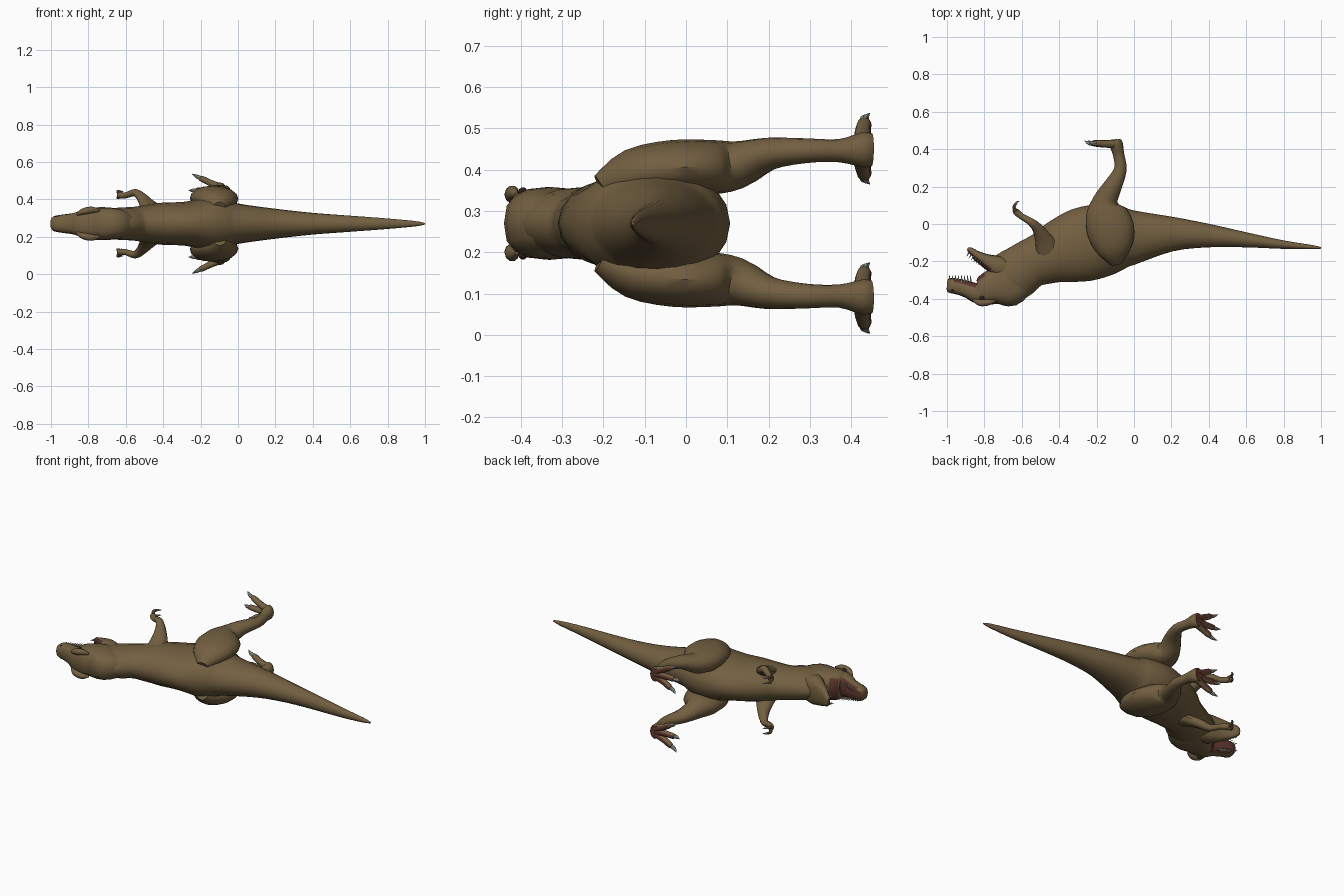
import bpy, bmesh, math
from mathutils import Vector

cube = bpy.data.objects.get("Cube")
if cube:
    bpy.data.objects.remove(cube)

MID = 0.27  # height of the symmetry plane


def material(name, rgb):
    m = bpy.data.materials.new(name)
    m.use_nodes = True
    m.diffuse_color = (*rgb, 1)
    bsdf = m.node_tree.nodes["Principled BSDF"]
    bsdf.inputs["Base Color"].default_value = (*rgb, 1)
    bsdf.inputs["Roughness"].default_value = 0.8
    return m


SKIN = material("brown skin", (0.17, 0.115, 0.052))
FLESH = material("dark red flesh", (0.11, 0.035, 0.025))
CLAW = material("grey claw", (0.32, 0.32, 0.31))
TOOTH = material("pale tooth", (0.5, 0.47, 0.4))
DARK = material("dark eye", (0.03, 0.02, 0.012))


def smooth_path(pts, steps):
    """Catmull-Rom samples through rows of x, y, z, in-plane radius, side radius."""
    rows = [Vector(p) for p in pts]
    out = []
    for i in range(len(rows) - 1):
        a, b, c, d = (rows[min(max(i + k, 0), len(rows) - 1)] for k in (-1, 0, 1, 2))
        for s in range(steps):
            t = s / steps
            out.append(0.5 * (2 * b + (c - a) * t + (2 * a - 5 * b + 4 * c - d) * t ** 2
                              + (3 * b - a - 3 * c + d) * t ** 3))
    return out + [rows[-1]]


def loft(bm, pts, sides=16, steps=3, power=1.0):
    rows = smooth_path(pts, steps)
    rings = []
    for i, r in enumerate(rows):
        t = (rows[min(i + 1, len(rows) - 1)] - rows[max(i - 1, 0)]).to_3d()
        t.normalize()
        n = Vector((0, 0, 1)).cross(t).normalized()
        b = t.cross(n)
        ring = []
        for k in range(sides):
            a = math.tau * k / sides
            u, v = (math.copysign(abs(w) ** power, w) for w in (math.cos(a), math.sin(a)))
            ring.append(bm.verts.new(r.to_3d() + n * u * max(r[3], 0.001) + b * v * max(r[4], 0.001)))
        rings.append(ring)
    for r0, r1 in zip(rings, rings[1:]):
        for k in range(sides):
            j = (k + 1) % sides
            bm.faces.new((r0[k], r0[j], r1[j], r1[k]))
    bm.faces.new(rings[0])
    bm.faces.new(rings[-1])


def build(name, paths, mats, mirror=False, rule=None, **kw):
    bm = bmesh.new()
    for p in paths:
        loft(bm, p, **kw)
    bmesh.ops.recalc_face_normals(bm, faces=bm.faces)
    bm.normal_update()
    if rule:
        for f in bm.faces:
            f.material_index = int(rule(f.calc_center_median(), f.normal))
    me = bpy.data.meshes.new(name)
    bm.to_mesh(me)
    bm.free()
    for m in mats:
        me.materials.append(m)
    ob = bpy.data.objects.new(name, me)
    ob.location.z = MID
    bpy.context.collection.objects.link(ob)
    if mirror:
        mod = ob.modifiers.new("mirror", 'MIRROR')
        mod.use_axis = (False, False, True)
    bpy.ops.object.select_all(action='DESELECT')
    ob.select_set(True)
    bpy.context.view_layer.objects.active = ob
    bpy.ops.object.shade_smooth_by_angle(angle=math.radians(40))
    return ob


def spans(rows):
    """Rows of x, back edge, belly edge, half width."""
    return [(x, (a + b) / 2, 0, (b - a) / 2, w) for x, a, b, w in rows]


# Neck, trunk and tail
build("body", [spans([
    (-.72, -.42, -.17, .075), (-.64, -.41, -.13, .086), (-.56, -.345, -.085, .09),
    (-.48, -.325, -.04, .102), (-.40, -.32, .02, .113), (-.28, -.31, .085, .118),
    (-.15, -.275, .11, .145), (-.06, -.24, .095, .13), (0, -.215, .075, .108),
    (.2, -.147, .04, .08), (.4, -.125, 0, .058), (.6, -.125, -.045, .043),
    (.8, -.133, -.088, .028), (.95, -.135, -.112, .014), (1, -.132, -.124, .004)])],
    [SKIN], sides=20)

# Skull with flesh on the palate
build("skull", [spans([
    (-1, -.35, -.30, .022), (-.985, -.367, -.287, .04), (-.93, -.38, -.295, .05),
    (-.88, -.40, -.308, .057), (-.84, -.425, -.31, .072), (-.80, -.437, -.275, .084),
    (-.75, -.432, -.24, .088), (-.68, -.445, -.19, .086), (-.62, -.39, -.17, .07)])],
    [SKIN, FLESH], rule=lambda c, n: n.y > .55 and c.x < -.79, power=.75)

# Lower jaw with flesh on its inner face
build("lower_jaw", [[
    (-.66, -.26, 0, .07, .07), (-.73, -.225, 0, .058, .084), (-.79, -.195, 0, .036, .072),
    (-.84, -.165, 0, .022, .052), (-.875, -.14, 0, .016, .034), (-.89, -.132, 0, .007, .018)]],
    [SKIN, FLESH], rule=lambda c, n: n.x * -.6 + n.y * -.8 > .6 and c.x < -.76, power=.75)

build("tongue", [[(-.76, -.25, 0, .015, .04), (-.81, -.215, 0, .012, .035),
                  (-.85, -.185, 0, .008, .024), (-.865, -.175, 0, .003, .01)]], [FLESH], sides=10)

# Teeth along both jaws
upper, lower = [], []
for i in range(8):
    x = -.985 + i * .016
    z = .024 + .003 * i
    upper.append([(x, -.31, z, .006, .006), (x - .002, -.272 - .004 * (i % 2), z, .001, .001)])
for i in range(6):
    x, y = -.878 + i * .013, -.145 - i * .009
    lower.append([(x, y, .022 + .006 * i, .006, .006), (x - .018, y - .03, .022 + .006 * i, .001, .001)])
build("upper_teeth", upper, [TOOTH], mirror=True, sides=6, steps=1)
build("lower_teeth", lower, [TOOTH], mirror=True, sides=6, steps=1)

# Brows, eyes and nostrils
build("brow_ridges", [[(-.86, -.405, .05, .006, .008), (-.825, -.42, .066, .018, .018),
                       (-.78, -.42, .074, .016, .018), (-.74, -.41, .07, .005, .006)]],
      [SKIN], mirror=True, sides=10)
build("eyes", [[(-.826, -.395, .073, .004, .006), (-.813, -.395, .076, .011, .012),
                (-.80, -.395, .078, .004, .006)]], [DARK], mirror=True, sides=10)
build("nostrils", [[(-.98, -.35, .032, .003, .003), (-.97, -.353, .036, .007, .007),
                    (-.958, -.356, .038, .003, .003)]], [DARK], mirror=True, sides=8)

# Thigh, shin and foot, with flesh on the sole
build("legs", [[
    (-.10, -.205, .085, .035, .035), (-.11, -.13, .12, .1, .06), (-.125, -.03, .136, .127, .066),
    (-.15, .06, .136, .11, .066), (-.152, .125, .142, .068, .058), (-.115, .2, .168, .05, .04),
    (-.073, .29, .176, .034, .03), (-.082, .37, .176, .03, .028), (-.095, .425, .178, .036, .042),
    (-.10, .45, .178, .028, .04)]],
    [SKIN, FLESH], mirror=True, rule=lambda c, n: c.y > .43 and n.y > .7)

# Three toes and their claws
toes, toe_claws = [], []
for side, reach in ((.075, .85), (0, 1), (-.07, .8)):
    z = .178 + side
    tip = -.09 - .125 * reach
    toes.append([(-.09, .43, .178 + side * .2, .024, .022), (-.15, .428, .178 + side * .55, .02, .018),
                 (tip, .432, .178 + side * .85, .017, .016), (tip - .01, .433, .178 + side * .9, .008, .008)])
    toe_claws.append([(tip + .006, .43, .178 + side * .82, .012, .012),
                      (tip - .025, .432, z, .011, .01), (tip - .05, .445, z + side * .18, .001, .001)])
build("toes", toes, [SKIN, FLESH], mirror=True, rule=lambda c, n: n.y > .7, sides=10)
build("toe_claws", toe_claws, [CLAW], mirror=True, sides=8)

# Arms flaring out of the chest
build("arms", [[
    (-.45, -.17, .06, .075, .04), (-.48, -.09, .1, .05, .03), (-.515, -.025, .14, .03, .026),
    (-.55, .01, .166, .021, .02), (-.60, .04, .152, .016, .016), (-.63, .065, .152, .018, .018),
    (-.638, .08, .154, .01, .012)]], [SKIN], mirror=True, sides=12)

# Two curled fingers on each hand
fingers, finger_claws = [], []
for side in (.018, -.014):
    z = .154 + side
    fingers.append([(-.632, .068, .154 + side * .5, .011, .01), (-.642, .088, z, .009, .009),
                    (-.634, .106, z, .007, .007)])
    finger_claws.append([(-.637, .1, z, .007, .007), (-.626, .117, z, .005, .005),
                         (-.612, .122, z, .001, .001)])
build("fingers", fingers, [SKIN], mirror=True, sides=8)
build("finger_claws", finger_claws, [CLAW], mirror=True, sides=8)
